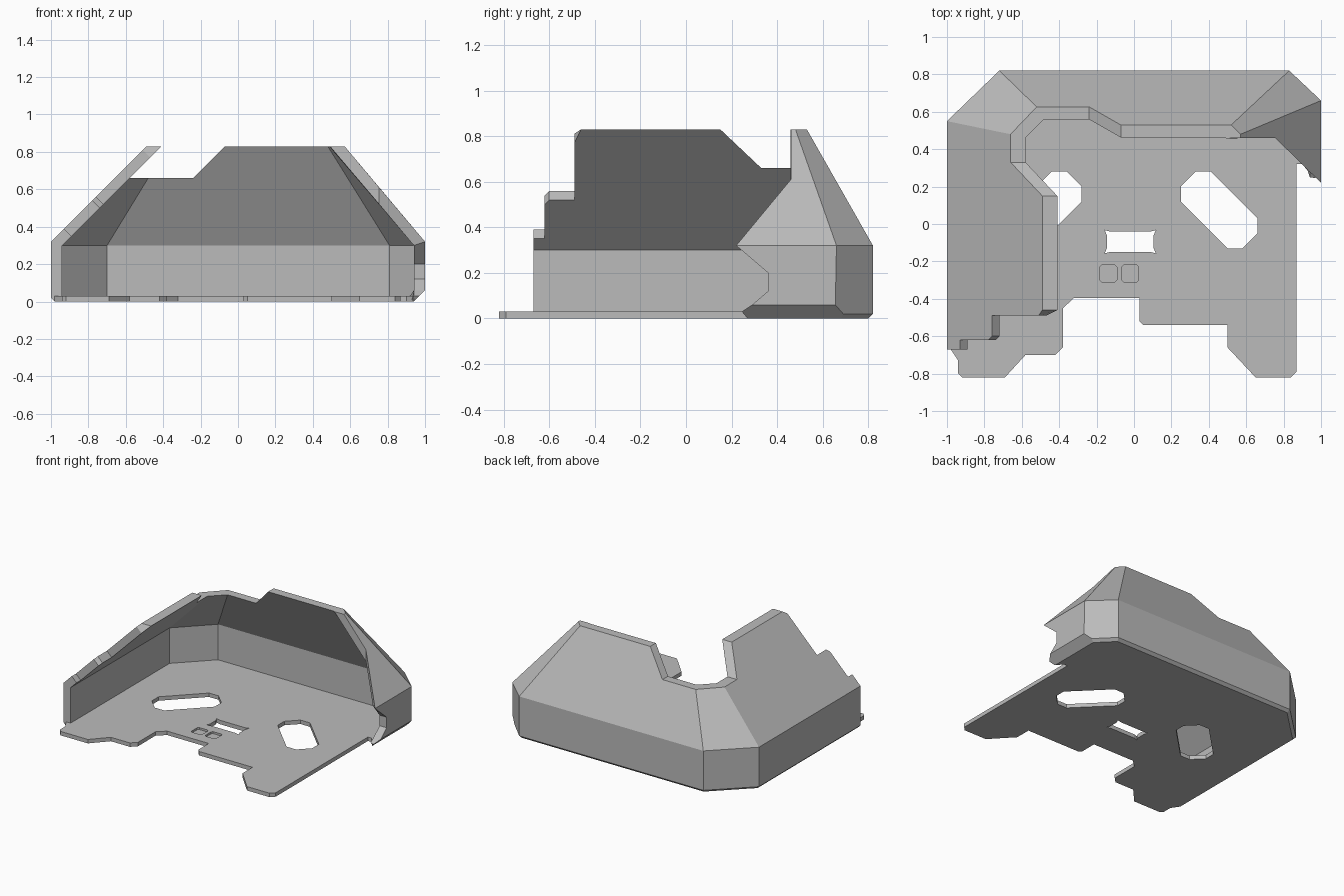
import bpy
import bmesh

default_cube = bpy.data.objects.get("Cube")
if default_cube:
    bpy.data.objects.remove(default_cube, do_unlink=True)

grey = bpy.data.materials.new("plain_grey")
grey.use_nodes = True
grey.diffuse_color = (0.5, 0.5, 0.5, 1)
grey.node_tree.nodes["Principled BSDF"].inputs["Base Color"].default_value = grey.diffuse_color


def finish(name, bm):
    """Turn a bmesh into a flat shaded, grey object."""
    bmesh.ops.recalc_face_normals(bm, faces=bm.faces[:])
    mesh = bpy.data.meshes.new(name)
    bm.to_mesh(mesh)
    bm.free()
    mesh.materials.append(grey)
    obj = bpy.data.objects.new(name, mesh)
    bpy.context.collection.objects.link(obj)
    return obj


def plate(name, loops, thickness):
    """Flat plate from an outline followed by any hole outlines."""
    bm = bmesh.new()
    for loop in loops:
        verts = [bm.verts.new((x, y, 0)) for x, y in loop]
        for start, end in zip(verts, verts[1:] + verts[:1]):
            bm.edges.new((start, end))
    bmesh.ops.triangle_fill(bm, use_beauty=True, use_dissolve=False, edges=bm.edges[:])
    extruded = bmesh.ops.extrude_face_region(bm, geom=bm.faces[:])
    moved = [item for item in extruded["geom"] if isinstance(item, bmesh.types.BMVert)]
    bmesh.ops.translate(bm, vec=(0, 0, thickness), verts=moved)
    bmesh.ops.dissolve_limit(bm, angle_limit=0.01, verts=bm.verts[:], edges=bm.edges[:])
    return finish(name, bm)


def shell(name, panels):
    """Thick shell: every panel is a list of (outer point, inner point) pairs."""
    bm = bmesh.new()
    outer_verts, inner_of = {}, {}
    for panel in panels:
        for outer, inner in panel:
            if outer not in outer_verts:
                outer_verts[outer] = bm.verts.new(outer)
                inner_of[outer_verts[outer]] = bm.verts.new(inner)
    for panel in panels:
        bm.faces.new([outer_verts[outer] for outer, inner in panel])
    outer_faces = bm.faces[:]
    rim = [edge.verts[:] for edge in bm.edges if edge.is_boundary]
    for face in outer_faces:
        bm.faces.new([inner_of[vert] for vert in reversed(face.verts[:])])
    for start, end in rim:
        bm.faces.new((start, end, inner_of[end], inner_of[start]))
    return finish(name, bm)


def left_slope(y, z, square_cut=True):
    """Point pair on the sloping side panel; the cut is square or level."""
    x = z - 1.32
    inner = (x + 0.04, y, z - 0.04) if square_cut else (x + 0.08, y, z)
    return (x, y, z), inner


def back_slope(x, z):
    """Point pair on the sloping rear panel, cut level."""
    y = 0.82 - (z - 0.32) * 0.57
    return (x, y, z), (x, y - 0.067, z)


def wall_column(outer, inner, foot):
    """Fold, lower edge and chamfered foot of one upright wall corner."""
    return [
        ((*outer, 0.32), (*inner, 0.3)),
        ((*outer, 0.02), (*inner, 0.02)),
        ((*foot, 0.0), (*inner, 0.01)),
    ]


def right_edge(y, z):
    """Point pair on the broken front edge of the short side wall."""
    return (1.0, y, z), (0.94, y, z)


# Upright wall corners, from the front of the long side to the rear
front = wall_column((-1, -0.67), (-0.94, -0.67), (-0.98, -0.67))
corner_a = wall_column((-1, 0.55), (-0.94, 0.52), (-0.98, 0.54))
corner_b = wall_column((-0.72, 0.82), (-0.7, 0.76), (-0.71, 0.8))
corner_c = wall_column((0.83, 0.82), (0.81, 0.76), (0.82, 0.8))

# Short side wall with its deeper chamfer
right_fold = (1, 0.66, 0.32), (0.94, 0.63, 0.3)
right_tip = (1, 0.22, 0.32), (0.94, 0.28, 0.3)
right_low = (1, 0.655, 0.06), (0.94, 0.63, 0.06)
right_turn = (0.96, 0.69, 0.02), (0.92, 0.65, 0.03)
right_foot = (0.94, 0.68, 0), (0.92, 0.65, 0.01)
right_low_tip = right_edge(0.29, 0.06)
chamfer_tip = (0.97, 0.245, 0.03), (0.94, 0.25, 0.03)
foot_tip = (0.94, 0.27, 0), (0.93, 0.28, 0.01)

# Upper rim corners
notch_a = (-0.66, 0.48, 0.66), (-0.58, 0.46, 0.66)
notch_b = (-0.52, 0.626, 0.66), (-0.48, 0.56, 0.66)
peak_back = (0.52, 0.53, 0.83), (0.48, 0.463, 0.83)
peak_side = (0.57, 0.48, 0.83), (0.487, 0.461, 0.83)
peak_front = (0.57, 0.46, 0.83), (0.492, 0.458, 0.83)
side_step = (0.755, 0.46, 0.61), (0.755, 0.46, 0.52)

# Stepped front edge of the long side, then its top edge
stepped_side = [left_slope(y, z) for y, z in (
    (-0.67, 0.39), (-0.62, 0.39), (-0.62, 0.54), (-0.6, 0.56),
    (-0.49, 0.56), (-0.49, 0.81))]
level_side = [left_slope(y, z, False) for y, z in (
    (-0.46, 0.83), (0.15, 0.83), (0.33, 0.66))]
back_notch = [back_slope(-0.24, 0.66), back_slope(-0.07, 0.83)]

panels = [
    [front[0], *stepped_side, *level_side, notch_a, corner_a[0]],
    [corner_a[0], notch_a, notch_b, corner_b[0]],
    [corner_b[0], notch_b, *back_notch, peak_back, corner_c[0]],
    [corner_c[0], peak_back, peak_side, right_fold],
    [right_fold, peak_side, peak_front, side_step, right_tip],
    [right_fold, right_tip, right_edge(0.36, 0.2), right_edge(0.36, 0.12),
     right_low_tip, right_low],
    [corner_c[0], right_fold, right_low, right_turn, corner_c[1]],
    [corner_c[1], right_turn, right_foot, corner_c[2]],
    [right_turn, right_low, right_low_tip, chamfer_tip, foot_tip, right_foot],
]
# Upright walls and the chamfer strip below them
for start, end in ((front, corner_a), (corner_a, corner_b), (corner_b, corner_c)):
    for row in range(2):
        panels.append([start[row], end[row], end[row + 1], start[row + 1]])
shell("outer_wall", panels)

# Floor outline: ragged front edge, then round under the walls
front_edge = [
    (-0.98, -0.67), (-0.94, -0.73), (-0.94, -0.8), (-0.92, -0.82), (-0.69, -0.82),
    (-0.58, -0.7), (-0.42, -0.7), (-0.38, -0.66), (-0.38, -0.45), (-0.32, -0.395),
    (0.03, -0.395), (0.03, -0.52), (0.05, -0.54), (0.5, -0.54), (0.5, -0.66),
    (0.65, -0.82), (0.84, -0.82), (0.87, -0.79), (0.87, 0.32), (0.9, 0.32)]
under_walls = [pair[0][:2] for pair in (
    foot_tip, right_foot, corner_c[2], corner_b[2], corner_a[2])]

# Slanted openings, mirrored about a line slightly off centre
slot = [(0.25, 0.2), (0.33, 0.28), (0.41, 0.28), (0.66, 0.03),
        (0.66, -0.05), (0.58, -0.13), (0.5, -0.13), (0.25, 0.12)]
mirrored_slot = [(-x - 0.03, y) for x, y in slot]

# Central window with flared corners
mid_x, mid_y = -0.02, -0.095
quarter = [(0.125, 0.035), (0.137, 0.062), (0.105, 0.054)]
window = []
for sign_x, sign_y in ((1, 1), (-1, 1), (-1, -1), (1, -1)):
    points = quarter if sign_x == sign_y else quarter[::-1]
    window += [(mid_x + sign_x * x, mid_y + sign_y * y) for x, y in points]


def square_outline(x, y, half=0.045, cut=0.01):
    """Small square with clipped corners."""
    short = half - cut
    return [(x + a, y + b) for a, b in (
        (half, -short), (half, short), (short, half), (-short, half),
        (-half, short), (-half, -short), (-short, -half), (short, -half))]


pockets = [square_outline(x, -0.265) for x in (-0.137, -0.02)]
plate("floor_plate", [front_edge + under_walls, slot, mirrored_slot, window, *pockets], 0.03)

# Thin bottoms of the two shallow square pockets
for side, outline in zip(("right", "left"), pockets):
    plate("pocket_bottom_" + side, [outline], 0.015)
